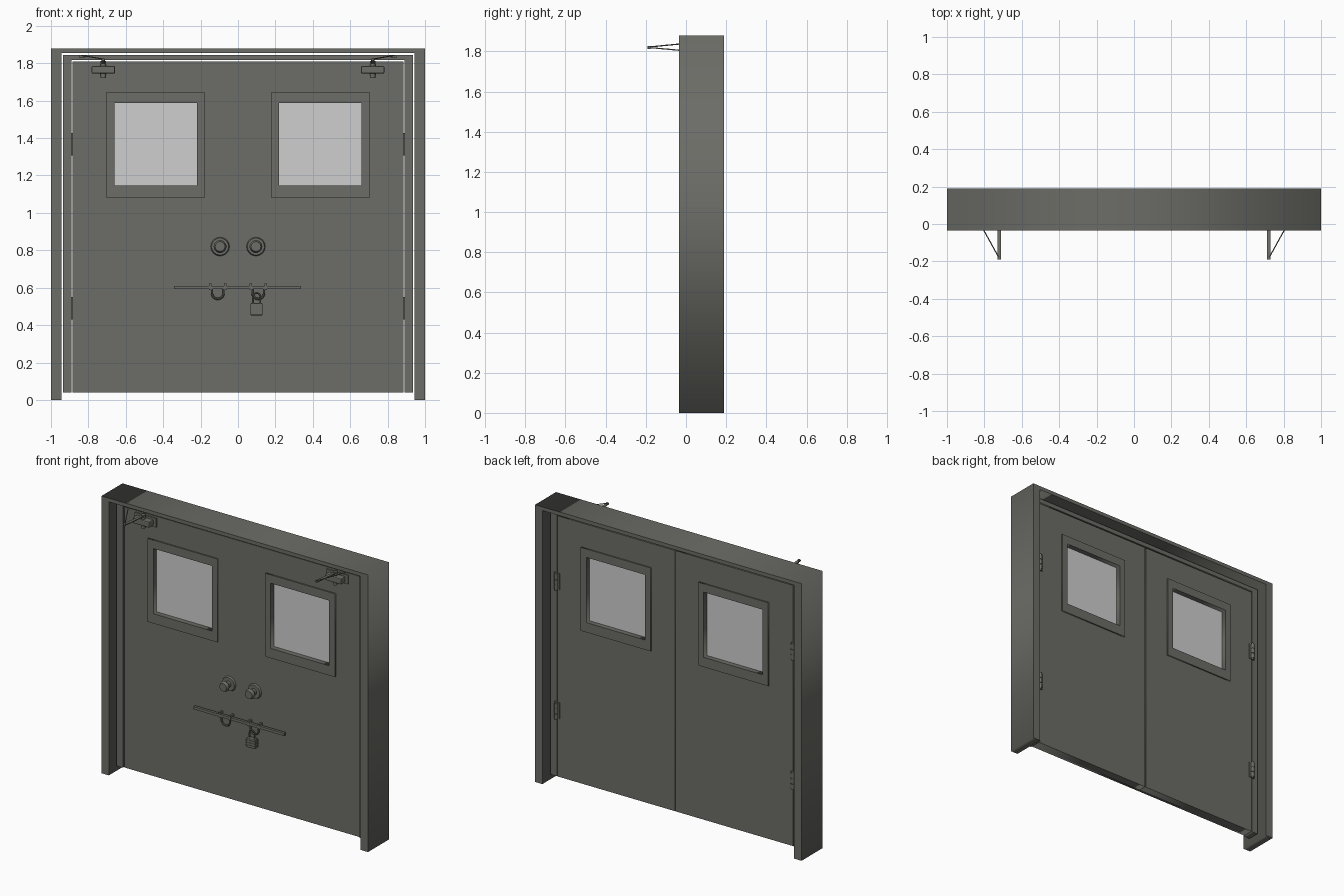
import bpy
import math
from mathutils import Vector

cube = bpy.data.objects.get("Cube")
if cube:
    bpy.data.objects.remove(cube, do_unlink=True)


def material(name, rgb):
    mat = bpy.data.materials.new(name)
    mat.use_nodes = True
    mat.diffuse_color = (*rgb, 1)
    mat.node_tree.nodes["Principled BSDF"].inputs["Base Color"].default_value = (*rgb, 1)
    return mat


STEEL = material("grey_steel", (0.15, 0.15, 0.135))
GLASS = material("pale_glass", (0.62, 0.62, 0.62))


def finish(obj, name, mat=STEEL, smooth=False):
    obj.name = name
    obj.data.materials.clear()
    obj.data.materials.append(mat)
    if smooth:
        bpy.ops.object.shade_smooth_by_angle(angle=math.radians(40))
    return obj


def box(name, x, y, z, mat=STEEL, bevel=0):
    """Box from (low, high) pairs on each axis."""
    bpy.ops.mesh.primitive_cube_add(size=1, location=[sum(p) / 2 for p in (x, y, z)])
    obj = bpy.context.object
    obj.scale = [abs(p[1] - p[0]) for p in (x, y, z)]
    bpy.ops.object.transform_apply(location=False, rotation=False, scale=True)
    if bevel:
        mod = obj.modifiers.new("bevel", "BEVEL")
        mod.width, mod.segments = bevel, 2
    return finish(obj, name, mat)


def rod(name, a, b, radius, sides=16, radius_end=None):
    """Cylinder or cone between two points."""
    a, b = Vector(a), Vector(b)
    bpy.ops.mesh.primitive_cone_add(
        vertices=sides, radius1=radius, depth=(b - a).length, location=(a + b) / 2,
        radius2=radius if radius_end is None else radius_end,
        rotation=(b - a).to_track_quat("Z", "Y").to_euler())
    return finish(bpy.context.object, name, smooth=sides > 8)


def rect(x0, x1, z0, z1):
    return [(x0, z0), (x1, z0), (x1, z1), (x0, z1)]


def arch(outer, inner, z0, z_outer, z_inner):
    """Outline of an upside-down U."""
    half = [(outer, z0), (outer, z_outer), (inner, z_inner), (inner, z0)]
    right, left = half, [(-x, z) for x, z in half]
    return [left[0], left[1], right[1], right[0], right[3], right[2], left[2], left[3]]


def panel(name, loops, y0, y1):
    """Flat outline in x and z, with holes, extruded along y."""
    curve = bpy.data.curves.new(name, "CURVE")
    curve.dimensions, curve.fill_mode = "2D", "BOTH"
    curve.extrude = (y1 - y0) / 2
    for loop in loops:
        spline = curve.splines.new("POLY")
        spline.points.add(len(loop) - 1)
        for point, (x, z) in zip(spline.points, loop):
            point.co = (x, z, 0, 1)
        spline.use_cyclic_u = True
    return place_curve(name, curve, (y0 + y1) / 2)


def place_curve(name, curve, y, smooth=False):
    obj = bpy.data.objects.new(name, curve)
    bpy.context.collection.objects.link(obj)
    obj.location.y = y
    obj.rotation_euler.x = math.pi / 2
    bpy.ops.object.select_all(action="DESELECT")
    obj.select_set(True)
    bpy.context.view_layer.objects.active = obj
    bpy.ops.object.convert(target="MESH")
    return finish(bpy.context.object, name, smooth=smooth)


def u_loop(name, x, y, z, half_width, drop, radius):
    """Round bar bent to a U in the x-z plane; a negative drop bends upward."""
    path = [(x - half_width, z)]
    for i in range(13):
        t = math.pi * i / 12
        path.append((x - half_width * math.cos(t),
                     z - drop - math.copysign(half_width, drop) * math.sin(t)))
    path.append((x + half_width, z))
    curve = bpy.data.curves.new(name, "CURVE")
    curve.dimensions = "3D"
    curve.bevel_depth, curve.bevel_resolution, curve.use_fill_caps = radius, 2, True
    spline = curve.splines.new("POLY")
    spline.points.add(len(path) - 1)
    for point, (px, pz) in zip(spline.points, path):
        point.co = (px, pz, 0, 1)
    return place_curve(name, curve, y, smooth=True)


FRONT, BACK = 0.044, 0.115

# Surrounding frame and inner stop
panel("outer_frame", [arch(1.0, 0.945, 0, 1.88, 1.855)], -0.035, 0.19)
panel("inner_frame", [arch(0.935, 0.889, 0.04, 1.845, 1.816)], 0.035, BACK)

# Door leaves, joined by one front skin with a seam showing at the back
holes = {s: rect(*sorted((s * 0.22, s * 0.66)), 1.146, 1.588) for s in (-1, 1)}
panel("door_front_skin", [rect(-0.884, 0.884, 0.04, 1.808), holes[-1], holes[1]], FRONT, 0.06)

for s, side in ((-1, "right"), (1, "left")):
    leaf = rect(*sorted((s * 0.003, s * 0.884)), 0.04, 1.808)
    panel(f"{side}_door_leaf", [leaf, holes[s]], 0.06, BACK)

    # Window trim and glass
    trim = rect(*sorted((s * 0.18, s * 0.703)), 1.08, 1.645)
    panel(f"{side}_window_trim_front", [trim, holes[s]], FRONT - 0.009, FRONT)
    panel(f"{side}_window_trim_back", [trim, holes[s]], BACK, BACK + 0.009)
    box(f"{side}_window_glass", (s * 0.215, s * 0.665), (0.07, 0.09), (1.14, 1.594), GLASS)

    # Hinges
    for level, z in (("lower", 0.49), ("upper", 1.366)):
        rod(f"{side}_{level}_hinge_pin", (s * 0.887, 0.125, z - 0.06),
            (s * 0.887, 0.125, z + 0.06), 0.009, 12)
        for i in (-1, 0, 1):
            rod(f"{side}_{level}_hinge_knuckle", (s * 0.887, 0.125, z + i * 0.036 - 0.015),
                (s * 0.887, 0.125, z + i * 0.036 + 0.015), 0.012, 12)
        box(f"{side}_{level}_hinge_plate", (s * 0.865, s * 0.912), (BACK - 0.002, BACK + 0.005),
            (z - 0.055, z + 0.055))

    # Door knob: rosette, neck and flared grip
    x, z = s * 0.096, 0.82
    rod(f"{side}_knob_rosette", (x, FRONT, z), (x, 0.032, z), 0.05, 32, 0.045)
    rod(f"{side}_knob_neck", (x, 0.032, z), (x, 0.005, z), 0.022, 24)
    rod(f"{side}_knob_flare", (x, 0.012, z), (x, -0.005, z), 0.022, 32, 0.034)
    rod(f"{side}_knob_grip", (x, -0.005, z), (x, -0.025, z), 0.034, 32, 0.026)

    # Door closer: plate, body, spindle and folding arm
    x = s * 0.72
    box(f"{side}_closer_plate", (x - 0.08, x + 0.08), (0.036, FRONT), (1.735, 1.796))
    box(f"{side}_closer_body", (x - 0.062, x + 0.062), (-0.012, 0.036), (1.745, 1.785),
        bevel=0.006)
    rod(f"{side}_closer_spindle", (x, 0.012, 1.722), (x, 0.012, 1.812), 0.014)
    arm = box(f"{side}_closer_main_arm", (x - 0.01, x + 0.01), (-0.19, 0.025), (1.807, 1.813))
    arm.rotation_euler.x = -math.atan(0.09)
    rod(f"{side}_closer_elbow", (x, -0.184, 1.812), (x, -0.184, 1.826), 0.007, 12)
    rod(f"{side}_closer_link", (x, -0.184, 1.822), (s * 0.835, 0.024, 1.842), 0.003, 8)
    box(f"{side}_closer_shoe", (s * 0.815, s * 0.85), (0.02, 0.035), (1.832, 1.844))

    # Staple holding the locking bar
    x = s * 0.108
    for edge in (-1, 1):
        box(f"{side}_staple_foot", (x + edge * 0.034, x + edge * 0.046), (0.01, FRONT),
            (0.588, 0.622))
    u_loop(f"{side}_staple_loop", x, 0.022, 0.605, 0.031, 0.034, 0.006)

# Locking bar
box("locking_bar", (-0.342, 0.337), (0.012, 0.03), (0.592, 0.61))

# Padlock hanging from the left staple
u_loop("padlock_shackle", 0.1, 0.008, 0.515, 0.019, -0.038, 0.005)
box("padlock_body", (0.066, 0.132), (-0.008, 0.024), (0.452, 0.518), bevel=0.006)
for z in (0.468, 0.485, 0.502):
    box("padlock_band", (0.064, 0.134), (-0.011, 0.027), (z - 0.004, z + 0.004))
